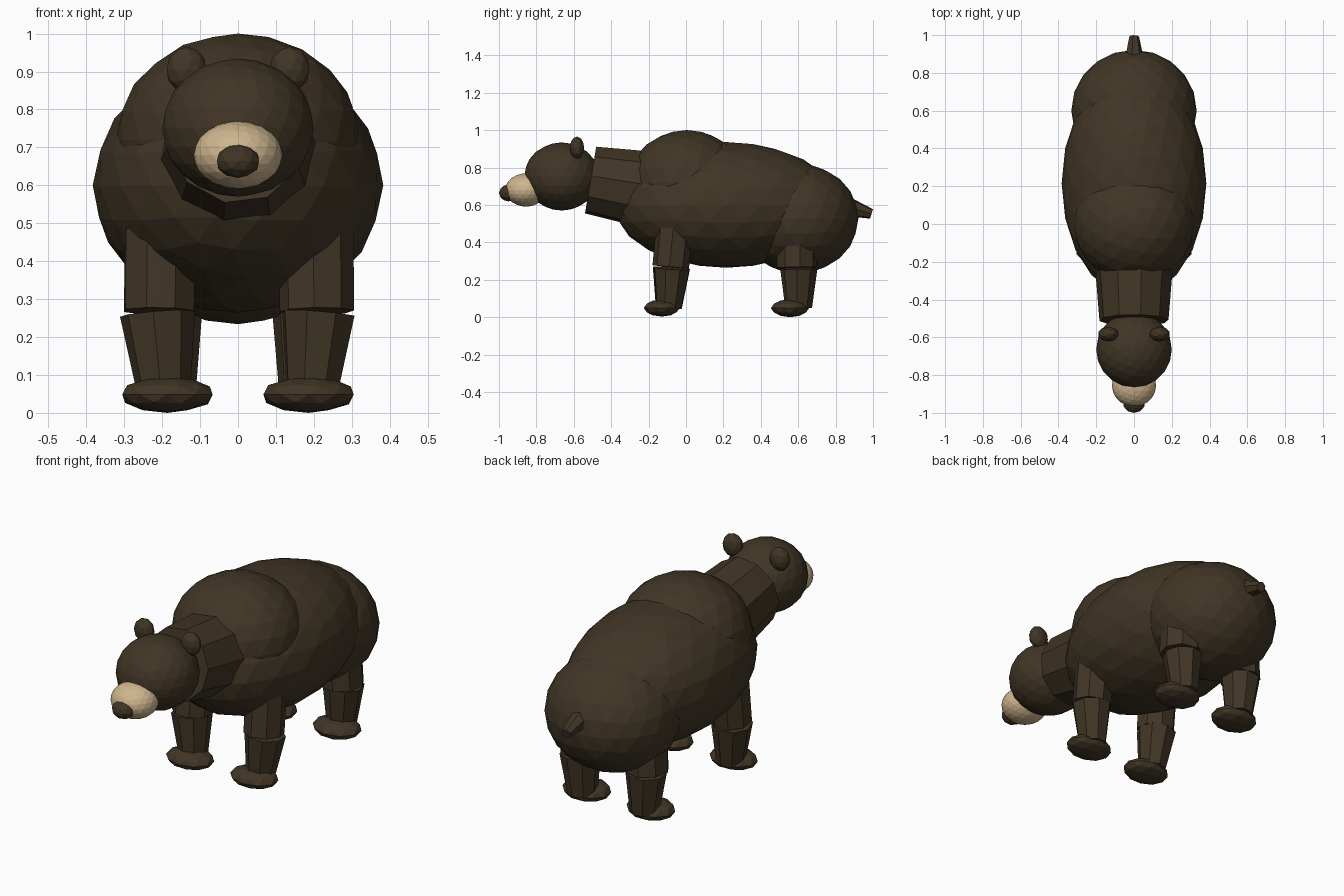
import bpy, bmesh, math
from mathutils import Vector, Matrix

if "Cube" in bpy.data.objects:
    bpy.data.objects.remove(bpy.data.objects["Cube"])


def material(name, rgb):
    m = bpy.data.materials.new(name)
    m.diffuse_color = (*rgb, 1)
    m.use_nodes = True
    m.node_tree.nodes["Principled BSDF"].inputs["Base Color"].default_value = m.diffuse_color
    return m


brown = material("dark_brown_fur", (0.052, 0.036, 0.019))
tan = material("tan_muzzle", (0.62, 0.46, 0.27))


def finish(name, bm, mat):
    me = bpy.data.meshes.new(name)
    bm.to_mesh(me)
    bm.free()
    me.materials.append(mat)
    ob = bpy.data.objects.new(name, me)
    bpy.context.collection.objects.link(ob)
    return ob


def blob(name, centre, radii, detail=3, mat=brown):
    """Faceted ellipsoid."""
    bm = bmesh.new()
    bmesh.ops.create_icosphere(bm, subdivisions=detail, radius=1.0)
    bmesh.ops.transform(bm, verts=bm.verts,
                        matrix=Matrix.Translation(centre) @ Matrix.Diagonal((*radii, 1)))
    return finish(name, bm, mat)


def limb(name, a, b, ra, rb, sides=8, spin=0.0, mat=brown):
    """Tapered prism from point a to point b."""
    a, b = Vector(a), Vector(b)
    d = b - a
    bm = bmesh.new()
    bmesh.ops.create_cone(bm, cap_ends=True, segments=sides,
                          radius1=ra, radius2=rb, depth=d.length)
    rot = d.to_track_quat('Z', 'X').to_matrix().to_4x4()
    bmesh.ops.transform(bm, verts=bm.verts,
                        matrix=Matrix.Translation((a + b) / 2) @ rot
                        @ Matrix.Rotation(math.radians(spin), 4, 'Z'))
    return finish(name, bm, mat)


# Torso masses
blob("body", (0, 0.215, 0.60), (0.383, 0.60, 0.336))
blob("shoulder_hump", (0, 0.005, 0.72), (0.322, 0.315, 0.28))
blob("rump", (0, 0.60, 0.527), (0.332, 0.322, 0.293))

# Neck and head
limb("neck", (0, -0.10, 0.664), (0, -0.51, 0.733), 0.218, 0.184, 10, 7)
blob("head", (0, -0.665, 0.752), (0.20, 0.20, 0.182))
blob("muzzle", (0, -0.855, 0.68), (0.117, 0.112, 0.089), 3, tan)
blob("nose", (0, -0.95, 0.664), (0.058, 0.05, 0.045), 2)

# Tail
limb("tail", (0, 0.86, 0.592), (0, 0.992, 0.552), 0.054, 0.027, 7)

# Paired parts
for side, s in (("left", 1), ("right", -1)):
    blob(f"ear_{side}", (s * 0.136, -0.583, 0.905), (0.054, 0.039, 0.061), 2)

    # Front leg
    limb(f"front_upper_leg_{side}", (s * 0.205, -0.06, 0.48), (s * 0.208, -0.082, 0.268),
         0.10, 0.098, 8, 12)
    limb(f"front_lower_leg_{side}", (s * 0.212, -0.078, 0.262), (s * 0.195, -0.092, 0.05),
         0.10, 0.07, 8, 12)
    blob(f"front_paw_{side}", (s * 0.186, -0.13, 0.049), (0.125, 0.096, 0.046), 2)

    # Back leg
    limb(f"back_upper_leg_{side}", (s * 0.185, 0.59, 0.42), (s * 0.19, 0.592, 0.265),
         0.105, 0.108, 8, 12)
    limb(f"back_lower_leg_{side}", (s * 0.19, 0.603, 0.258), (s * 0.18, 0.602, 0.05),
         0.10, 0.072, 8, 12)
    blob(f"back_paw_{side}", (s * 0.186, 0.556, 0.048), (0.125, 0.102, 0.048), 2)
